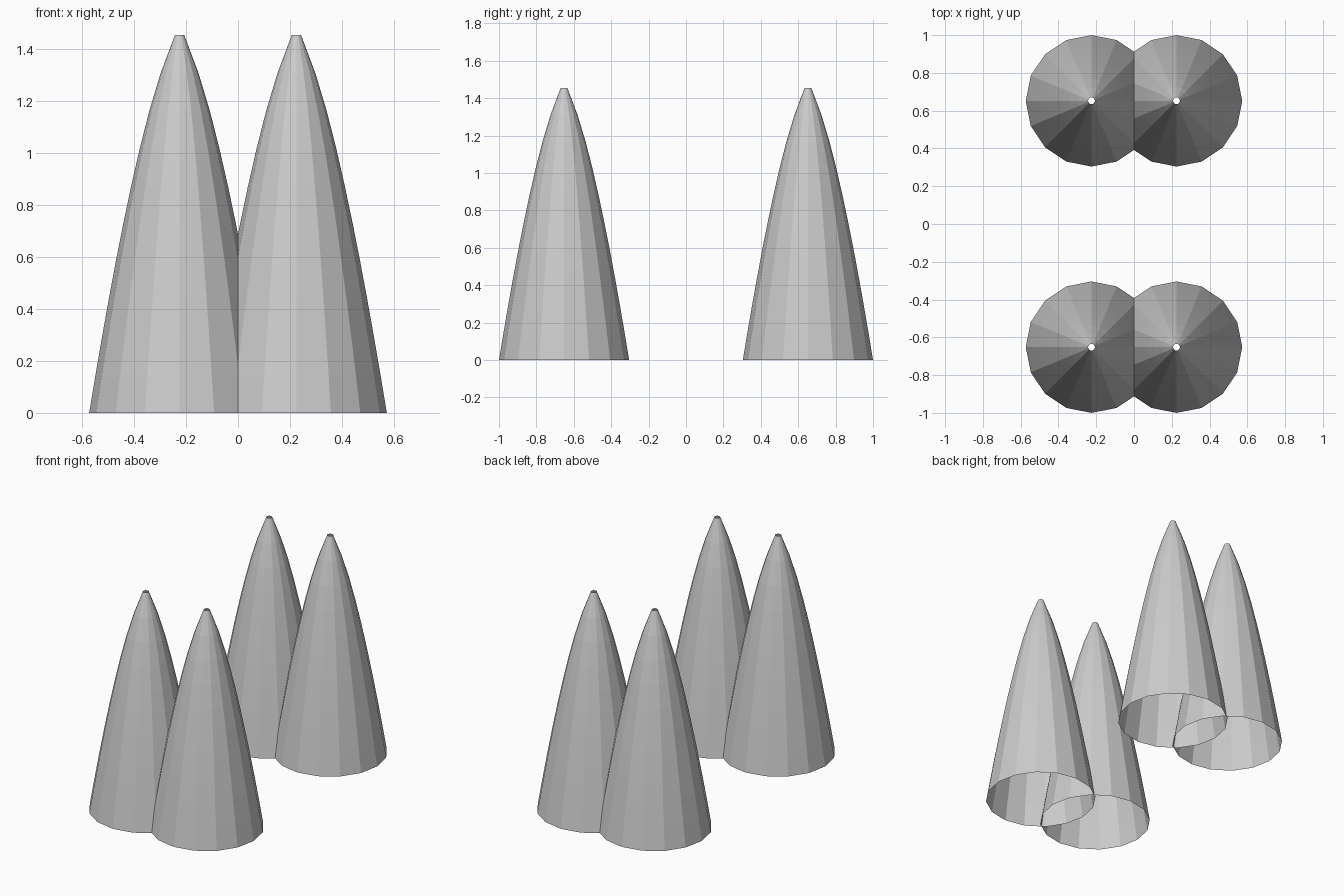
import bpy
import bmesh
from math import cos, sin, tau

cube = bpy.data.objects.get("Cube")
if cube:
    bpy.data.objects.remove(cube, do_unlink=True)

SIDES, STEPS = 16, 10
RADIUS, TIP, HEIGHT = 0.348, 0.018, 1.455

grey = bpy.data.materials.new("light_grey")
grey.use_nodes = True
grey.diffuse_color = (0.6, 0.6, 0.6, 1)
grey.node_tree.nodes["Principled BSDF"].inputs["Base Color"].default_value = (0.6, 0.6, 0.6, 1)


def spike_mesh():
    """Open, tapering shell whose curved side ends in a small hole."""
    bm = bmesh.new()
    rings = []
    for k in range(STEPS + 1):
        t = k / STEPS
        r = max(TIP, RADIUS * (1 - t) ** 0.68)
        rings.append([bm.verts.new((r * cos(tau * i / SIDES), r * sin(tau * i / SIDES), t * HEIGHT))
                      for i in range(SIDES)])
    for low, high in zip(rings, rings[1:]):
        for i in range(SIDES):
            j = (i + 1) % SIDES
            bm.faces.new((low[i], low[j], high[j], high[i]))
    mesh = bpy.data.meshes.new("spike")
    bm.to_mesh(mesh)
    bm.free()
    mesh.materials.append(grey)
    return mesh


# Two overlapping pairs, one at the front and one at the back
spike = spike_mesh()
for end, y in (("front", -0.652), ("back", 0.652)):
    for side, x in (("left", 0.225), ("right", -0.225)):
        obj = bpy.data.objects.new(f"{end}_{side}_spike", spike)
        obj.location = (x, y, 0)
        bpy.context.collection.objects.link(obj)
